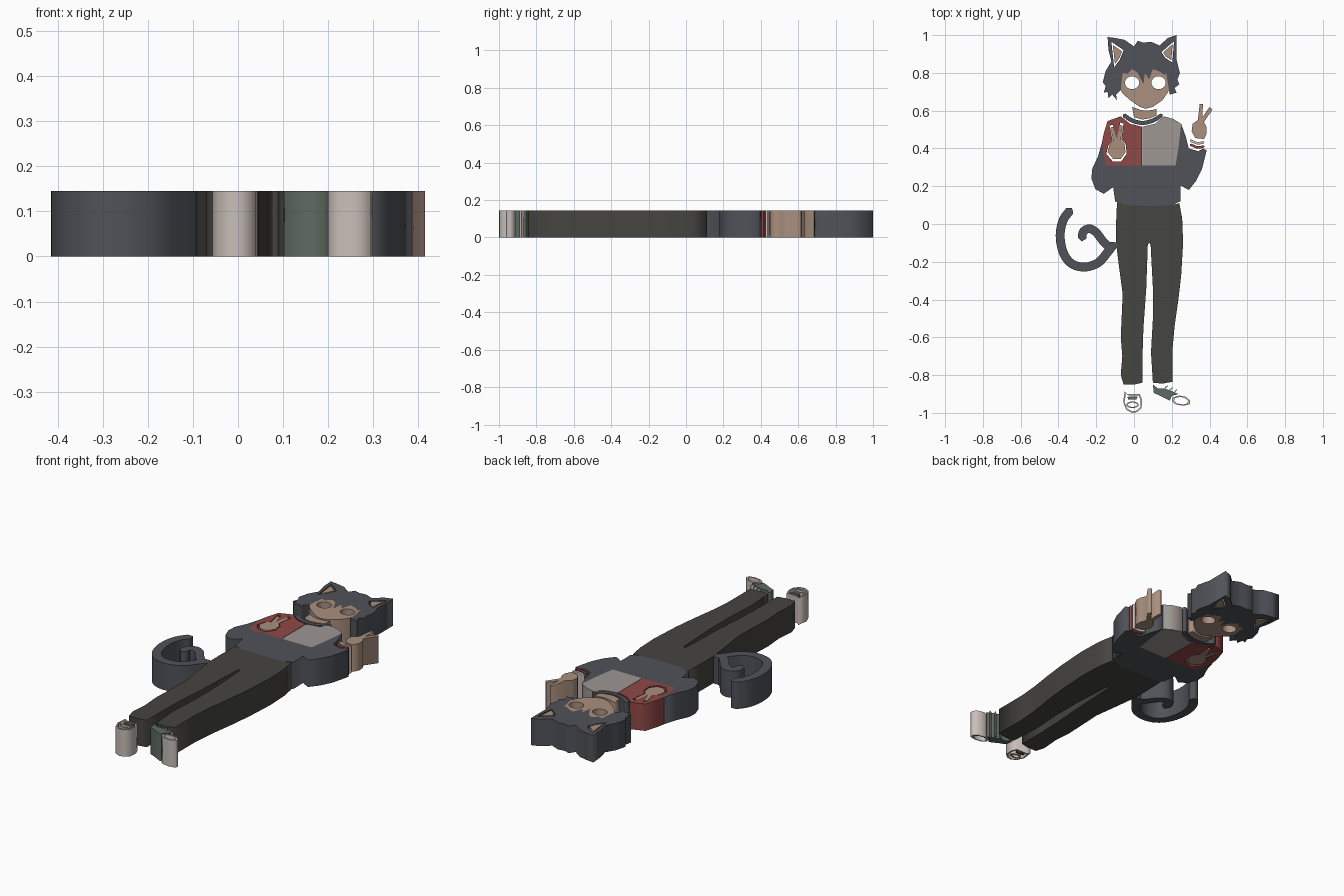
import bpy
from math import sin, cos, pi
from mathutils import Vector

THICK = 0.145


def material(name, rgb):
    m = bpy.data.materials.new(name)
    m.diffuse_color = (*rgb, 1)
    return m


DARK = material("charcoal", (0.08, 0.085, 0.10))
BLACK = material("trouser_black", (0.06, 0.058, 0.052))
RED = material("red", (0.28, 0.065, 0.06))
GREY = material("warm_grey", (0.34, 0.31, 0.29))
SKIN = material("skin", (0.40, 0.28, 0.21))
PALE = material("pale", (0.58, 0.52, 0.48))
GREEN = material("green_grey", (0.11, 0.15, 0.12))


def slab(name, mat, outline, *holes):
    """Flat cut-out of the outline, with holes through it."""
    cu = bpy.data.curves.new(name, 'CURVE')
    cu.dimensions = '2D'
    cu.fill_mode = 'BOTH'
    cu.extrude = THICK / 2
    for loop in (outline, *holes):
        sp = cu.splines.new('POLY')
        sp.points.add(len(loop) - 1)
        for p, (x, y) in zip(sp.points, loop):
            p.co = (x, y, 0, 1)
        sp.use_cyclic_u = True
    cu.materials.append(mat)
    ob = bpy.data.objects.new(name, cu)
    ob.location.z = THICK / 2
    bpy.context.collection.objects.link(ob)
    bpy.ops.object.select_all(action='DESELECT')
    bpy.context.view_layer.objects.active = ob
    ob.select_set(True)
    bpy.ops.object.convert(target='MESH')
    return bpy.context.object


def scaled(pts, s):
    cx = sum(p[0] for p in pts) / len(pts)
    cy = sum(p[1] for p in pts) / len(pts)
    return [(cx + (x - cx) * s, cy + (y - cy) * s) for x, y in pts]


def ellipse(cx, cy, rx, ry, n=20):
    return [(cx + rx * cos(2 * pi * i / n), cy + ry * sin(2 * pi * i / n)) for i in range(n)]


def smooth(pts, steps=5):
    """Catmull-Rom curve through the points."""
    v = [Vector(p) for p in pts]
    v = [2 * v[0] - v[1]] + v + [2 * v[-1] - v[-2]]
    out = []
    for a, b, c, d in zip(v, v[1:], v[2:], v[3:]):
        for i in range(steps):
            t = i / steps
            out.append(0.5 * (2 * b + (c - a) * t + (2 * a - 5 * b + 4 * c - d) * t * t
                              + (3 * b - a - 3 * c + d) * t ** 3))
    return out + [v[-2]]


def ribbon(name, mat, path, width):
    """Band of even width along a smooth path, with rounded ends."""
    c = smooth(path)
    left, right = [], []
    for i, p in enumerate(c):
        t = (c[min(i + 1, len(c) - 1)] - c[max(i - 1, 0)]).normalized()
        n = Vector((-t.y, t.x)) * width / 2
        left.append(p + n)
        right.append(p - n)
    tip = c[-1] + (c[-1] - c[-2]).normalized() * width * 0.4
    start = c[0] + (c[0] - c[1]).normalized() * width * 0.4
    return slab(name, mat, left + [tip] + right[::-1] + [start])


# Trousers
slab("trousers", BLACK, [
    (-0.09, 0.115), (-0.05, 0.10), (0.08, 0.095), (0.2, 0.10), (0.24, 0.11), (0.255, 0.03),
    (0.26, -0.10), (0.25, -0.27), (0.235, -0.40), (0.215, -0.54), (0.205, -0.65), (0.205, -0.835),
    (0.15, -0.845), (0.10, -0.84), (0.09, -0.68), (0.10, -0.50), (0.10, -0.34), (0.088, -0.11),
    (0.08, -0.10), (0.073, -0.11), (0.065, -0.34), (0.05, -0.55), (0.045, -0.70), (0.045, -0.84),
    (0.0, -0.85), (-0.055, -0.85), (-0.07, -0.80), (-0.062, -0.70), (-0.07, -0.60), (-0.06, -0.37),
    (-0.08, -0.22), (-0.095, -0.10), (-0.095, 0.0)])

# Tail: long sweep, then the curled stretch back from the hip
ribbon("tail_sweep", DARK, [(-0.34, 0.07), (-0.375, 0.02), (-0.391, -0.06), (-0.375, -0.15),
                            (-0.33, -0.21), (-0.26, -0.228), (-0.19, -0.205), (-0.14, -0.15),
                            (-0.11, -0.11)], 0.047)
ribbon("tail_curl", DARK, [(-0.275, -0.075), (-0.268, -0.04), (-0.235, -0.025), (-0.20, -0.045),
                           (-0.165, -0.09), (-0.125, -0.13)], 0.045)

# Sweatshirt lower body with both sleeves
slab("sweatshirt_body", DARK, [
    (-0.17, 0.43), (-0.19, 0.36), (-0.222, 0.29), (-0.225, 0.24), (-0.205, 0.185), (-0.16, 0.16),
    (-0.11, 0.195), (-0.10, 0.12), (-0.05, 0.10), (0.08, 0.095), (0.2, 0.10), (0.245, 0.12),
    (0.245, 0.205), (0.29, 0.18), (0.33, 0.23), (0.36, 0.29), (0.385, 0.39), (0.365, 0.40),
    (0.34, 0.385), (0.29, 0.40), (0.275, 0.46), (0.25, 0.53), (0.235, 0.40), (0.22, 0.31),
    (-0.15, 0.31)])

# Chest panels: red one is cut around the raised hand
left_hand = [(-0.11, 0.345), (-0.07, 0.345), (-0.045, 0.38), (-0.05, 0.425), (-0.07, 0.445),
             (-0.06, 0.52), (-0.075, 0.525), (-0.09, 0.455), (-0.11, 0.515), (-0.125, 0.51),
             (-0.11, 0.44), (-0.13, 0.42), (-0.14, 0.38)]
slab("red_panel", RED, [
    (-0.14, 0.545), (-0.16, 0.48), (-0.17, 0.43), (-0.15, 0.31), (0.043, 0.31), (0.043, 0.515),
    (-0.02, 0.53), (-0.07, 0.57)], scaled(left_hand, 1.14))
slab("left_hand", SKIN, left_hand)
slab("grey_panel", GREY, [
    (0.045, 0.31), (0.22, 0.31), (0.235, 0.40), (0.25, 0.53), (0.21, 0.555), (0.16, 0.57),
    (0.11, 0.53), (0.045, 0.515)])
ribbon("collar", DARK, [(-0.052, 0.575), (-0.01, 0.548), (0.045, 0.535), (0.10, 0.548),
                        (0.145, 0.575)], 0.022)
slab("neck", SKIN, [(-0.01, 0.62), (0.035, 0.604), (0.065, 0.60), (0.10, 0.604), (0.12, 0.61),
                    (0.12, 0.575), (0.085, 0.56), (0.045, 0.553), (0.0, 0.565)])

# Right hand with two raised fingers, and striped cuff
slab("right_hand", SKIN, [
    (0.325, 0.455), (0.37, 0.45), (0.385, 0.48), (0.385, 0.51), (0.37, 0.54), (0.415, 0.605),
    (0.40, 0.62), (0.362, 0.565), (0.365, 0.635), (0.348, 0.635), (0.338, 0.55), (0.31, 0.53),
    (0.305, 0.49)])
for i in range(2):
    y = 0.41 + 0.022 * i
    ribbon(f"cuff_stripe_{i + 1}", RED if i == 0 else PALE,
           [(0.30, y + 0.01), (0.335, y - 0.004), (0.368, y)], 0.013)

# Face and hair share the fringe edge
fringe = [(-0.07, 0.71), (-0.06, 0.80), (-0.035, 0.795), (-0.01, 0.82), (0.02, 0.80), (0.05, 0.74),
          (0.058, 0.80), (0.08, 0.765), (0.10, 0.82), (0.14, 0.805), (0.16, 0.79), (0.17, 0.80),
          (0.185, 0.71)]
jaw = [(0.175, 0.69), (0.15, 0.655), (0.10, 0.62), (0.062, 0.61), (0.03, 0.62), (-0.02, 0.655),
       (-0.06, 0.69)]
slab("face", SKIN, fringe + jaw, *[ellipse(x, 0.748, 0.038, 0.034) for x in (-0.01, 0.13)])

ears = {"left": [(-0.12, 0.965), (-0.055, 0.92), (-0.075, 0.87), (-0.105, 0.83)],
        "right": [(0.212, 0.968), (0.145, 0.91), (0.165, 0.88), (0.203, 0.855)]}
slab("hair", DARK, fringe + [
    (0.19, 0.685), (0.225, 0.695), (0.215, 0.72), (0.24, 0.74), (0.23, 0.765), (0.243, 0.80),
    (0.225, 0.87), (0.225, 1.0), (0.18, 0.985), (0.135, 0.945), (0.09, 0.965), (0.05, 0.96),
    (0.02, 0.97), (0.0, 0.94), (-0.05, 0.975), (-0.10, 0.985), (-0.14, 0.99), (-0.135, 0.92),
    (-0.12, 0.86), (-0.15, 0.81), (-0.165, 0.75), (-0.15, 0.73), (-0.16, 0.695), (-0.14, 0.70),
    (-0.135, 0.665), (-0.115, 0.685), (-0.09, 0.655), (-0.095, 0.685)], *ears.values())
for side, pts in ears.items():
    slab(f"{side}_inner_ear", SKIN, scaled(pts, 0.75))

# Left shoe: hollow sole rim, tongue and toe cap rim
rim = [(-0.05, -0.885), (-0.035, -0.90), (0.03, -0.90), (0.043, -0.93), (0.04, -0.975),
       (0.015, -0.996), (-0.01, -1.0), (-0.04, -0.985), (-0.057, -0.945)]
slab("left_shoe_rim", PALE, rim, scaled(rim, 0.85))
slab("left_shoe_tongue", GREEN, [(-0.035, -0.915), (0.02, -0.912), (0.012, -0.93), (-0.03, -0.93)])
slab("left_shoe_toe", PALE, ellipse(-0.008, -0.957, 0.032, 0.018),
     ellipse(-0.008, -0.957, 0.024, 0.011))

# Right shoe: upper, laces and hollow sole rim
slab("right_shoe_upper", GREEN, [
    (0.10, -0.85), (0.125, -0.87), (0.16, -0.87), (0.20, -0.885), (0.235, -0.90), (0.20, -0.91),
    (0.19, -0.935), (0.14, -0.91), (0.105, -0.895)])
for i in range(3):
    x = 0.165 + 0.025 * i
    ribbon(f"lace_{i + 1}", PALE, [(x, -0.868 - 0.01 * i), (x + 0.012, -0.858 - 0.01 * i)], 0.006)
toe = [(0.20, -0.938), (0.205, -0.918), (0.24, -0.908), (0.275, -0.915), (0.298, -0.935),
       (0.295, -0.955), (0.26, -0.962), (0.22, -0.955)]
slab("right_shoe_rim", PALE, toe, scaled(toe, 0.75))
